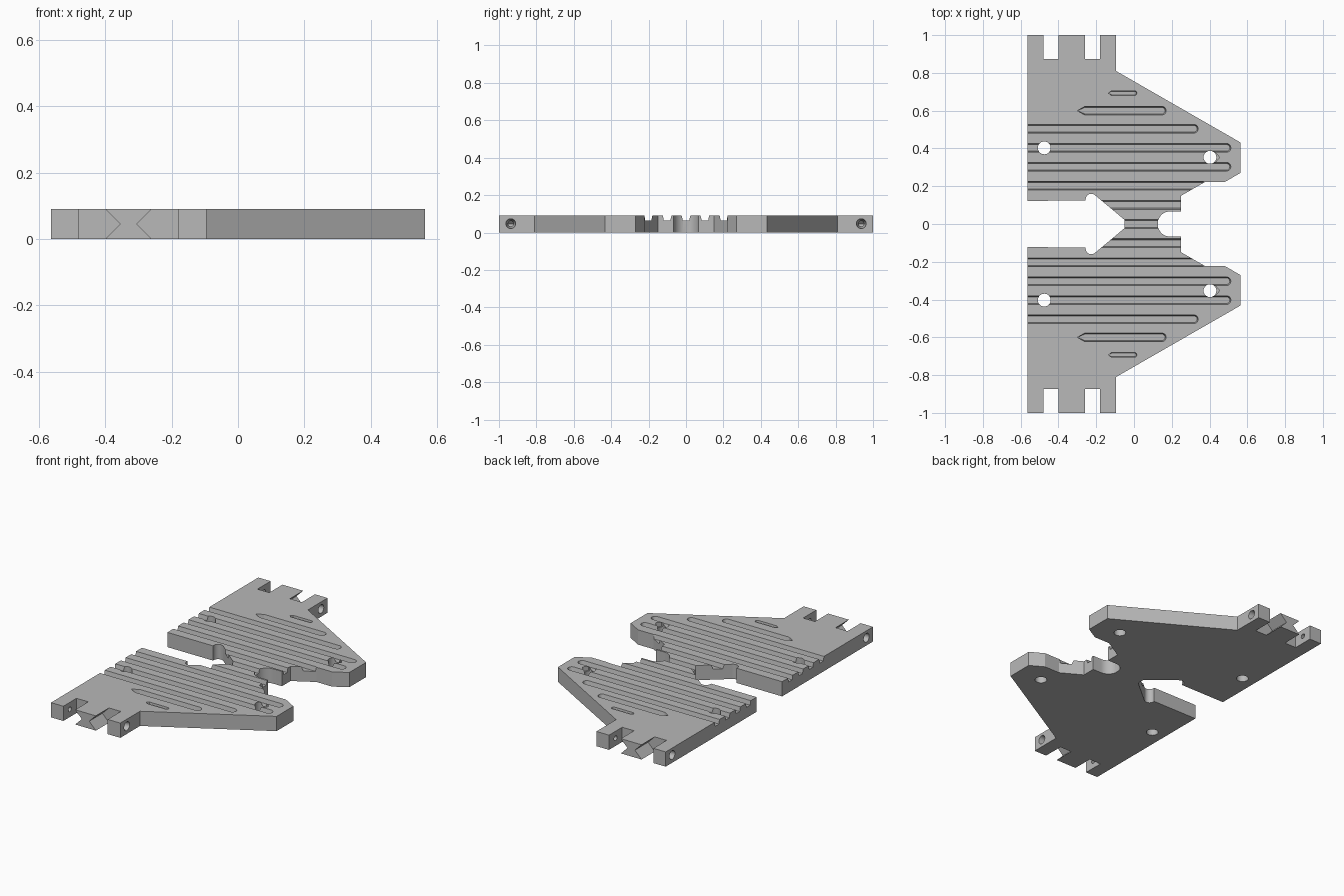
import bpy, bmesh, math

if "Cube" in bpy.data.objects:
    bpy.data.objects.remove(bpy.data.objects["Cube"])

H = 0.09      # plate thickness
FLOOR = 0.064 # height of the groove floors

grey = bpy.data.materials.new("plain_grey")
grey.diffuse_color = (0.48, 0.48, 0.48, 1)
grey.use_nodes = True
grey.node_tree.nodes["Principled BSDF"].inputs["Base Color"].default_value = grey.diffuse_color


def loft(name, rings):
    """Solid through matching rings of 3D points, capped at both ends."""
    bm = bmesh.new()
    vs = [[bm.verts.new(p) for p in r] for r in rings]
    n = len(rings[0])
    for a, b in zip(vs, vs[1:]):
        for i in range(n):
            j = (i + 1) % n
            bm.faces.new((a[i], a[j], b[j], b[i]))
    bm.faces.new(vs[0][::-1])
    bm.faces.new(vs[-1])
    bmesh.ops.recalc_face_normals(bm, faces=bm.faces)
    me = bpy.data.meshes.new(name)
    bm.to_mesh(me)
    bm.free()
    me.materials.append(grey)
    ob = bpy.data.objects.new(name, me)
    bpy.context.collection.objects.link(ob)
    return ob


def arc(cx, cy, r, a0, a1, n):
    return [(cx + r * math.cos(math.radians(a0 + (a1 - a0) * i / n)),
             cy + r * math.sin(math.radians(a0 + (a1 - a0) * i / n))) for i in range(n + 1)]


def at(pts, z):
    return [(x, y, z) for x, y in pts]


def slot(x0, x1, y, r, tip=0.0):
    """Slot outline: round right end, square or pointed left end."""
    pts = arc(x1 - r, y, r, -90, 90, 10) + [(x0 + tip, y + r)]
    if tip:
        pts.append((x0, y))
    return pts + [(x0 + tip, y - r)]


def groove(x0, x1, y, r=0.023, tip=0.0):
    """Tapered groove cutter, narrower at its floor."""
    d = r * 0.25
    return loft("groove_cutter", [at(slot(x0, x1 - d, y, r - d, tip), FLOOR),
                                  at(slot(x0, x1, y, r, tip), H),
                                  at(slot(x0, x1, y, r, tip), H + 0.03)])


# Plate outline: one half, then mirrored across y = 0
half = arc(0.192, 0, 0.067, 165, 90, 8)
half += [(0.25, 0.067), (0.25, 0.15), (0.375, 0.222), (0.48, 0.222), (0.563, 0.27),
         (0.563, 0.432), (-0.095, 0.81), (-0.095, 1), (-0.18, 1), (-0.18, 0.873),
         (-0.26, 0.873), (-0.26, 1), (-0.40, 1), (-0.40, 0.873), (-0.48, 0.873),
         (-0.48, 1), (-0.563, 1), (-0.563, 0.123)]
half += arc(-0.226, 0.13, 0.03, 193, 45, 10)
half += [(-0.05, 0.022)]
outline = half + [(x, -y) for x, y in reversed(half)]
plate = loft("hinged_plate", [at(outline, 0), at(outline, H)])

cutters = [groove(-0.2, 0.3, 0)]
for s in (1, -1):
    # long grooves
    for x0, x1, y in ((-0.6, 0.34, 0.504), (-0.6, 0.513, 0.403), (-0.6, 0.513, 0.303),
                      (-0.6, 0.385, 0.203), (-0.22, 0.32, 0.101)):
        cutters.append(groove(x0, x1, s * y))
    # short closed slots
    cutters.append(groove(-0.30, 0.17, s * 0.6, 0.023, 0.04))
    cutters.append(groove(-0.135, 0.015, s * 0.693, 0.012, 0.015))
    # pointed relief beside the right hole
    wedge = [(0.395, s * 0.38), (0.43, s * 0.38), (0.453, s * 0.353),
             (0.43, s * 0.326), (0.395, s * 0.326)]
    cutters.append(loft("relief_cutter", [at(wedge, FLOOR), at(wedge, H + 0.03)]))
    # through holes
    for x, y in ((-0.475, 0.403), (0.402, 0.353)):
        ring = arc(x, s * y, 0.034, 0, 348.75, 31)
        cutters.append(loft("hole_cutter", [at(ring, -0.03), at(ring, H + 0.03)]))
    # V cuts giving the middle knuckle its waist
    for x, d in ((-0.40, 1), (-0.26, -1)):
        tri = [(x - d * 0.01, -0.01), (x + d * 0.045, 0.045), (x - d * 0.01, 0.10)]
        cutters.append(loft("waist_cutter", [[(a, s * y, z) for a, z in tri]
                                             for y in (0.873, 1.03)]))
    # tapered pin holes in the outer knuckles
    for outer, inner in ((-0.573, -0.47), (-0.085, -0.19)):
        cutters.append(loft("pin_cutter", [
            [(x, y, z) for y, z in arc(s * 0.937, 0.047, r, 0, 345, 23)]
            for x, r in ((outer, 0.028), (inner, 0.013))]))

# Cut everything, then bake the result and drop the cutters
for c in cutters:
    m = plate.modifiers.new("cut", 'BOOLEAN')
    m.operation = 'DIFFERENCE'
    m.solver = 'EXACT'
    m.object = c
    c.hide_render = True
dg = bpy.context.evaluated_depsgraph_get()
baked = bpy.data.meshes.new_from_object(plate.evaluated_get(dg))
plate.modifiers.clear()
plate.data = baked
baked.materials.clear()
baked.materials.append(grey)
for p in baked.polygons:
    p.material_index = 0
for c in cutters:
    bpy.data.objects.remove(c)

bpy.context.view_layer.objects.active = plate
plate.select_set(True)
bpy.ops.object.shade_smooth_by_angle(angle=math.radians(25))
